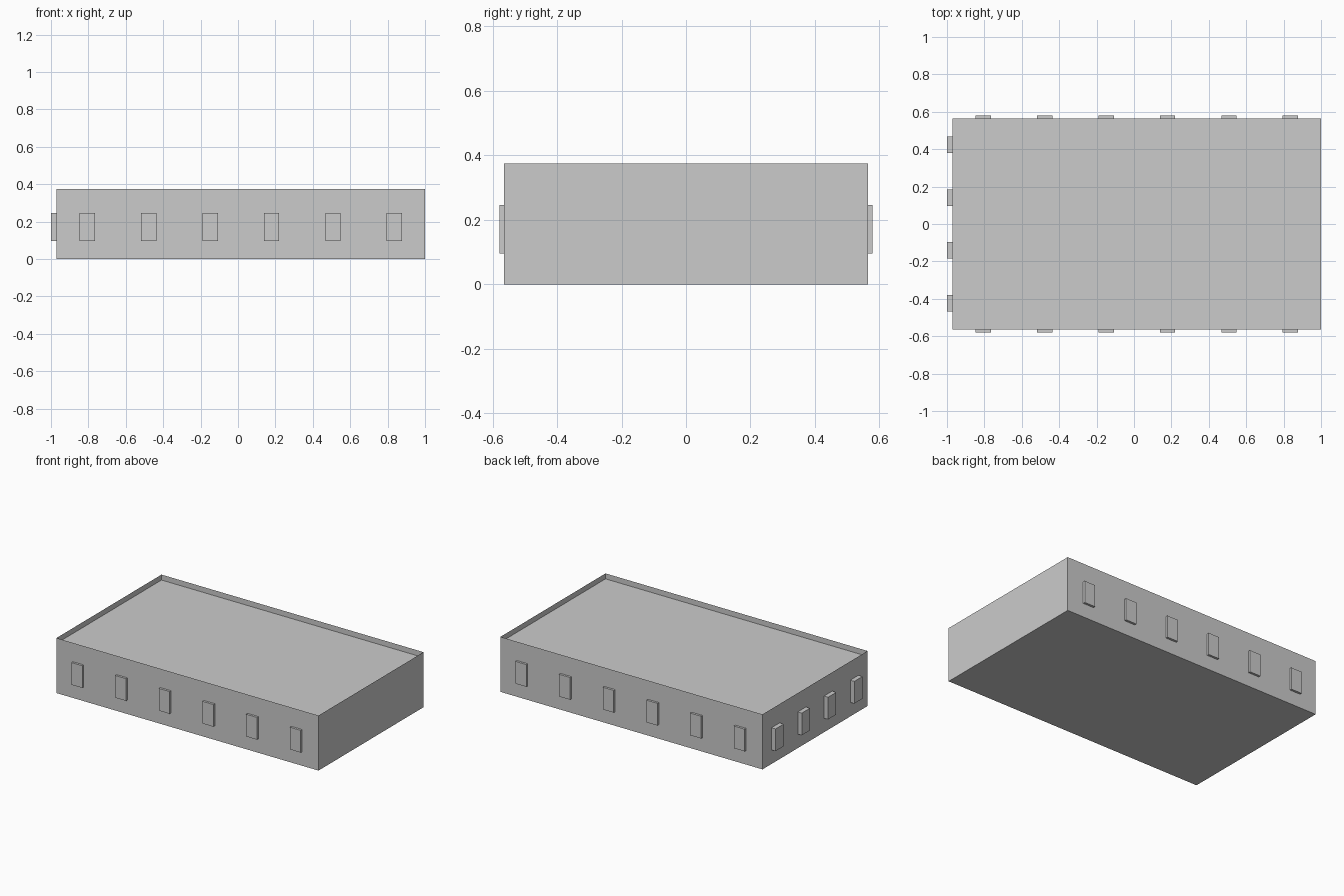
import bpy, bmesh
from mathutils import Vector

if "Cube" in bpy.data.objects:
    bpy.data.objects.remove(bpy.data.objects["Cube"])

X0, X1, HY = -0.97, 1.0, 0.564
ROOF, TOP = 0.337, 0.374
CX, LEN = (X0 + X1) / 2, X1 - X0


def box_mesh(lo, hi):
    bm = bmesh.new()
    bmesh.ops.create_cube(bm, size=1)
    for v in bm.verts:
        v.co = Vector([l if c < 0 else h for c, l, h in zip(v.co, lo, hi)])
    return bm


def finish(bm, name):
    me = bpy.data.meshes.new(name)
    bm.to_mesh(me)
    bm.free()
    ob = bpy.data.objects.new(name, me)
    bpy.context.collection.objects.link(ob)
    return ob


# building block with a paper-thin parapet standing around the flat roof
bm = box_mesh((X0, -HY, 0), (X1, HY, ROOF))
rim = [e for e in bm.edges if all(v.co.z > ROOF - 0.001 for v in e.verts)]
ext = bmesh.ops.extrude_edge_only(bm, edges=rim)
for g in ext["geom"]:
    if isinstance(g, bmesh.types.BMVert):
        g.co.z = TOP
for f in bm.faces:
    f.normal_update()
    c = f.calc_center_median() - Vector((CX, 0, ROOF / 2))
    if f.normal.dot(c) < 0:
        f.normal_flip()
finish(bm, "building_block")

# six windows along each long wall
for i in range(6):
    x = X0 + LEN * (i + 0.5) / 6
    for side, name in ((-1, "front_window"), (1, "back_window")):
        ys = sorted((side * HY, side * (HY + 0.015)))
        finish(box_mesh((x - 0.041, ys[0], 0.095), (x + 0.041, ys[1], 0.246)), name)

# four deeper windows on the left end wall
for i in range(4):
    y = -HY + 2 * HY * (i + 0.5) / 4
    finish(box_mesh((-1.0, y - 0.044, 0.095), (X0, y + 0.044, 0.246)), "left_window")
